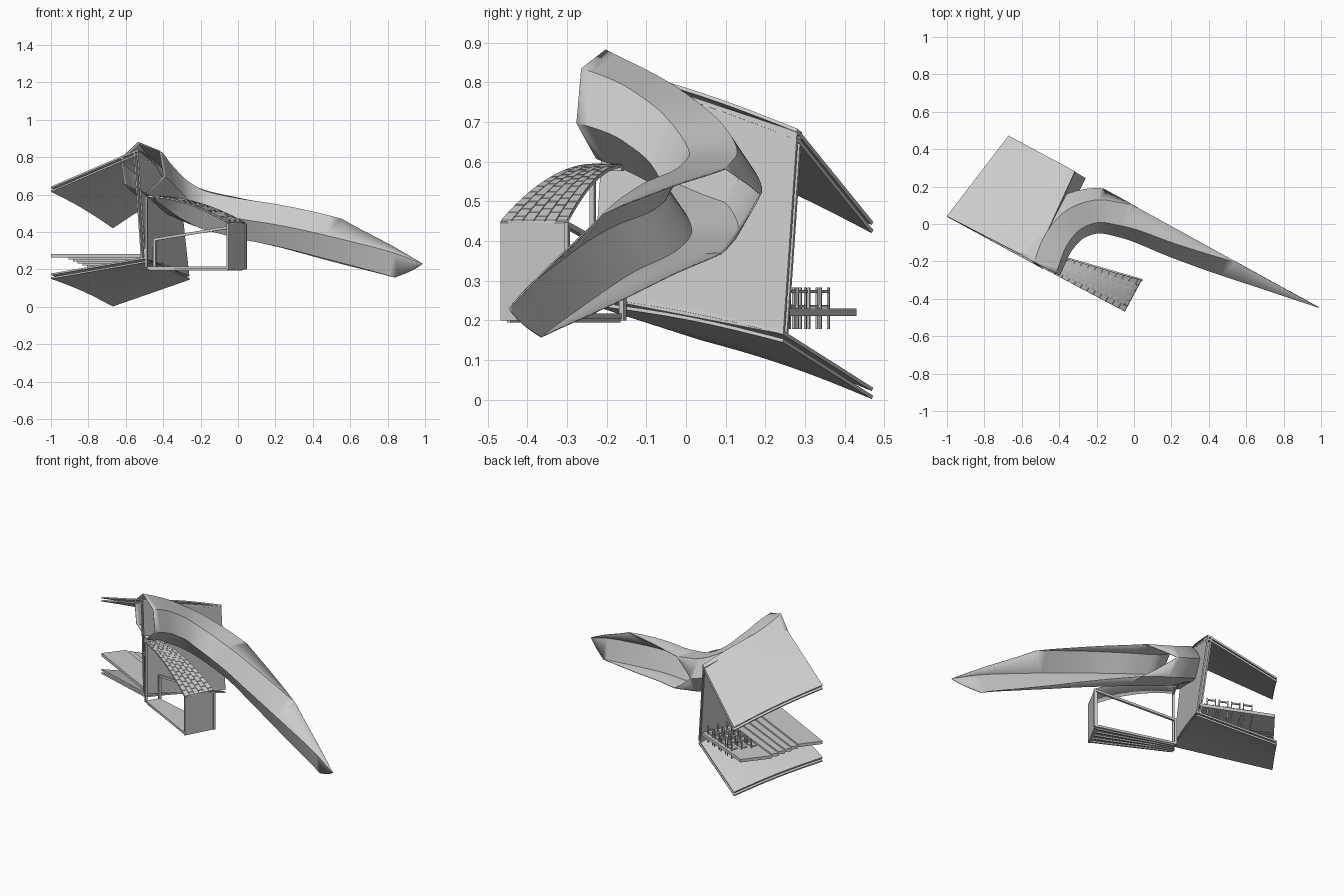
import bpy, bmesh, math
from mathutils import Vector as V

if "Cube" in bpy.data.objects:
    bpy.data.objects.remove(bpy.data.objects["Cube"])

U = V((0.885, -0.466, 0)).normalized()   # long axis of the house
N = V((0.466, 0.885, 0)).normalized()    # along the end wall
Z = V((0, 0, 1))


def make(name, verts, faces, smooth=False, thick=0):
    me = bpy.data.meshes.new(name)
    me.from_pydata([tuple(v) for v in verts], [], faces)
    bm = bmesh.new()
    bm.from_mesh(me)
    bmesh.ops.recalc_face_normals(bm, faces=bm.faces)
    bm.to_mesh(me)
    bm.free()
    ob = bpy.data.objects.new(name, me)
    bpy.context.collection.objects.link(ob)
    if smooth:
        bpy.ops.object.select_all(action='DESELECT')
        ob.select_set(True)
        bpy.context.view_layer.objects.active = ob
        bpy.ops.object.shade_smooth_by_angle(angle=math.radians(25))
    if thick:
        m = ob.modifiers.new("thickness", 'SOLIDIFY')
        m.thickness, m.offset = thick, 0
    return ob


def join(parts):
    vs, fs = [], []
    for v, f in parts:
        o = len(vs)
        vs += v
        fs += [tuple(i + o for i in q) for q in f]
    return vs, fs


BOX = [(0, 3, 2, 1), (4, 5, 6, 7), (0, 1, 5, 4), (1, 2, 6, 5), (2, 3, 7, 6), (3, 0, 4, 7)]


def prism(quad, d):
    """Solid from four corners and an extrusion vector."""
    q = [V(p) for p in quad]
    return q + [p + V(d) for p in q], BOX


def bar(a, b, w):
    a, b = V(a), V(b)
    t = (b - a).normalized()
    s = t.cross(Z if abs(t.z) < 0.9 else U).normalized()
    r = t.cross(s) * w / 2
    s = s * w / 2
    return prism([a - s - r, a + s - r, a + s + r, a - s + r], b - a)


def patch(c, u, v, bulge=0):
    """Bilinear point on four corners, bowed towards the back edge."""
    a, b, cc, d = c
    p = a.lerp(b, u).lerp(d.lerp(cc, u), v)
    return p + Z * bulge * math.sin(math.pi * v)


def sheet(name, corners, dz, bulge):
    c = [V(p) + Z * dz for p in corners]
    n = 8
    vs = [patch(c, i / n, j / n, bulge) for j in range(n + 1) for i in range(n + 1)]
    k = n + 1
    fs = [(j * k + i, j * k + i + 1, (j + 1) * k + i + 1, (j + 1) * k + i) for j in range(n) for i in range(n)]
    make(name, vs, fs, False, 0.009)


# roof and base: each a pair of thin sheets with a gap
roof = [(-1, .04, .635), (-.535, -.2, .835), (-.315, .28, .675), (-.67, .47, .44)]
base = [(-1, .04, .17), (-.495, -.235, .258), (-.26, .245, .165), (-.67, .47, .022)]
for nm, c in (("roof", roof), ("base", base)):
    sheet(nm + "_upper_sheet", c, 0.004, 0.010)
    sheet(nm + "_lower_sheet", c, -0.016, 0.010)

# leaning end wall, two sheets
for nm, o in (("outer", 0), ("inner", -.02)):
    q = [V(base[1]), V(base[2]), V(roof[2]), V(roof[1])]
    make("end_wall_" + nm, *prism([p + U * o for p in q], -U * .008))

# raised floor inside: front platform and steps going down to the back
plan = [V((-1, .04, 0)), V((-.51, -.215, 0)), V((-.28, .25, 0)), V((-.69, .43, 0))]
parts = []
cuts = [0, .30, .38, .46, .54, .62, 1]
for i in range(6):
    a, b = cuts[i], cuts[i + 1]
    z = .263 - .0105 * i
    parts.append(prism([patch(plan, u, v) + Z * z for u, v in ((0, a), (1, a), (1, b), (0, b))], (0, 0, .019)))
make("stepped_floor", *join(parts))

# rows of seats with posts and bars along the lower edge
parts = []
for v in (.72, .84, .96):
    z = .233
    for k in range(4):
        p = patch(plan, .3 + k * .16, v)
        e = patch(plan, .41 + k * .16, v)
        parts += [bar(p + Z * (z - .055), p + Z * (z + .05), .006),
                  bar(e + Z * (z - .055), e + Z * (z + .05), .006),
                  bar(p + Z * (z + .04), e + Z * (z + .04), .008),
                  prism([p + Z * z, e + Z * z, e + Z * z - N * .035, p + Z * z - N * .035], (0, 0, .006))]
make("seat_rows", *join(parts))

# big hexagonal tube swept along a falling bend
path = [V(p) for p in [(-.575, -.35, .80), (-.513, -.215, .745), (-.44, -.07, .675), (-.335, .032, .595),
        (-.21, .07, .53), (-.05, .047, .487), (.25, -.06, .425), (.634, -.19, .322),
        (.883, -.275, .245), (1.04, -.33, .18), (1.25, -.40, .10), (1.45, -.47, .02)]]


def spline(i, t):
    """Curve through the path, weighted for uneven spacing."""
    a, b, c, d = path[i - 1:i + 3]
    h0, h1, h2 = (b - a).length, (c - b).length, (d - c).length
    m0 = ((b - a) / h0 * h1 + (c - b) / h1 * h0) / (h0 + h1) * h1
    m1 = ((c - b) / h1 * h2 + (d - c) / h2 * h1) / (h1 + h2) * h1
    return ((2 * t**3 - 3 * t * t + 1) * b + (t**3 - 2 * t * t + t) * m0
            + (3 * t * t - 2 * t**3) * c + (t**3 - t * t) * m1)


pts = [spline(i, k / 6) for i in range(1, len(path) - 2) for k in range(6)] + [path[-2]]
n = len(pts)
vs = []
for i, p in enumerate(pts):
    t = pts[min(i + 1, n - 1)] - pts[max(i - 1, 0)]
    if i == 0:
        t = N.copy()
    t.z = 0
    t.normalize()
    s = V((t.y, -t.x, 0))
    f = min(1, i / 20)                              # entry to bend
    g = min(1, max(0, (p.x + .1) / 1.14))           # bend to far tip
    r = .138 - .02 * f + .017 * min(1, g * 2)
    for k in range(6):
        a = math.radians(90 - 60 * k + 10 + 20 * f + 20 * g)
        vs.append(p + s * r * math.cos(a) + Z * r * math.sin(a))
fs = [(i * 6 + k, i * 6 + (k + 1) % 6, i * 6 + 6 + (k + 1) % 6, i * 6 + 6 + k) for i in range(n - 1) for k in range(6)]
tube = make("bent_tube", vs, fs)
# slice off the back of the tube with an upright plane
bm = bmesh.new()
bm.from_mesh(tube.data)
bmesh.ops.bisect_plane(bm, geom=bm.verts[:] + bm.edges[:] + bm.faces[:], plane_co=(-.17, .192, .5),
                       plane_no=(.483, .876, 0), clear_outer=True)
bm.to_mesh(tube.data)
bm.free()
bpy.ops.object.select_all(action='DESELECT')
tube.select_set(True)
bpy.context.view_layer.objects.active = tube
bpy.ops.object.shade_smooth_by_angle(angle=math.radians(25))
m = tube.modifiers.new("thickness", 'SOLIDIFY')
m.thickness, m.offset = .004, 0

# porch plan: narrow at the wall, wide at the outer end
F0, B0, B1, F1 = V((-.49, -.235, 0)), V((-.445, -.16, 0)), V((.04, -.30, 0)), V((-.05, -.468, 0))


def porch(u, v):
    return F0.lerp(F1, u).lerp(B0.lerp(B1, u), v)


# curved porch roof: base skin and staggered tiles
def roof_pt(u, v, up=0):
    return porch(u, v) + Z * (.588 - .143 * u ** 1.9 + up)


vs = [roof_pt(i / 16, j) for i in range(17) for j in (0, 1)]
make("porch_roof_skin", vs, [(2 * i, 2 * i + 1, 2 * i + 3, 2 * i + 2) for i in range(16)], True, .006)
parts = []
rows, cols = 6, 13
for r in range(rows):
    a, b = r / rows + .006, (r + 1) / rows - .006
    for c in range(cols + 1):
        u0 = max(0, (c - .5 * (r % 2)) / cols) + .003
        u1 = min(1, (c + 1 - .5 * (r % 2)) / cols) - .003
        if u1 - u0 > .01:
            parts.append(prism([roof_pt(u0, a, .003), roof_pt(u1, a, .003), roof_pt(u1, b, .003),
                                roof_pt(u0, b, .003)], (0, 0, .004)))
make("porch_roof_tiles", *join(parts))

# porch floor, joists, end wall and frame
make("porch_floor", *prism([p + Z * .203 for p in (F0, F1, B1, B0)], (0, 0, .014)))
make("porch_joists", *join([bar(porch(.02, v) + Z * .2, porch(.98, v) + Z * .2, .01)
                            for v in (.1, .3, .5, .7, .9)]))
make("porch_end_wall", *prism([F1 + Z * .2, B1 + Z * .2, B1 + Z * .447, F1 + Z * .447], -U * .014))
make("porch_frame", *join([
    bar(B0 + Z * .2, B0 + Z * .365, .014),
    bar(B0 + Z * .36, B1 + Z * .44, .014),
    bar(F0 + Z * .21, F0 + Z * .59, .012),
    bar(F0 + Z * .582, B0 + Z * .582, .012),
    bar(B1 + Z * .2, B1 + Z * .447, .012)]))
